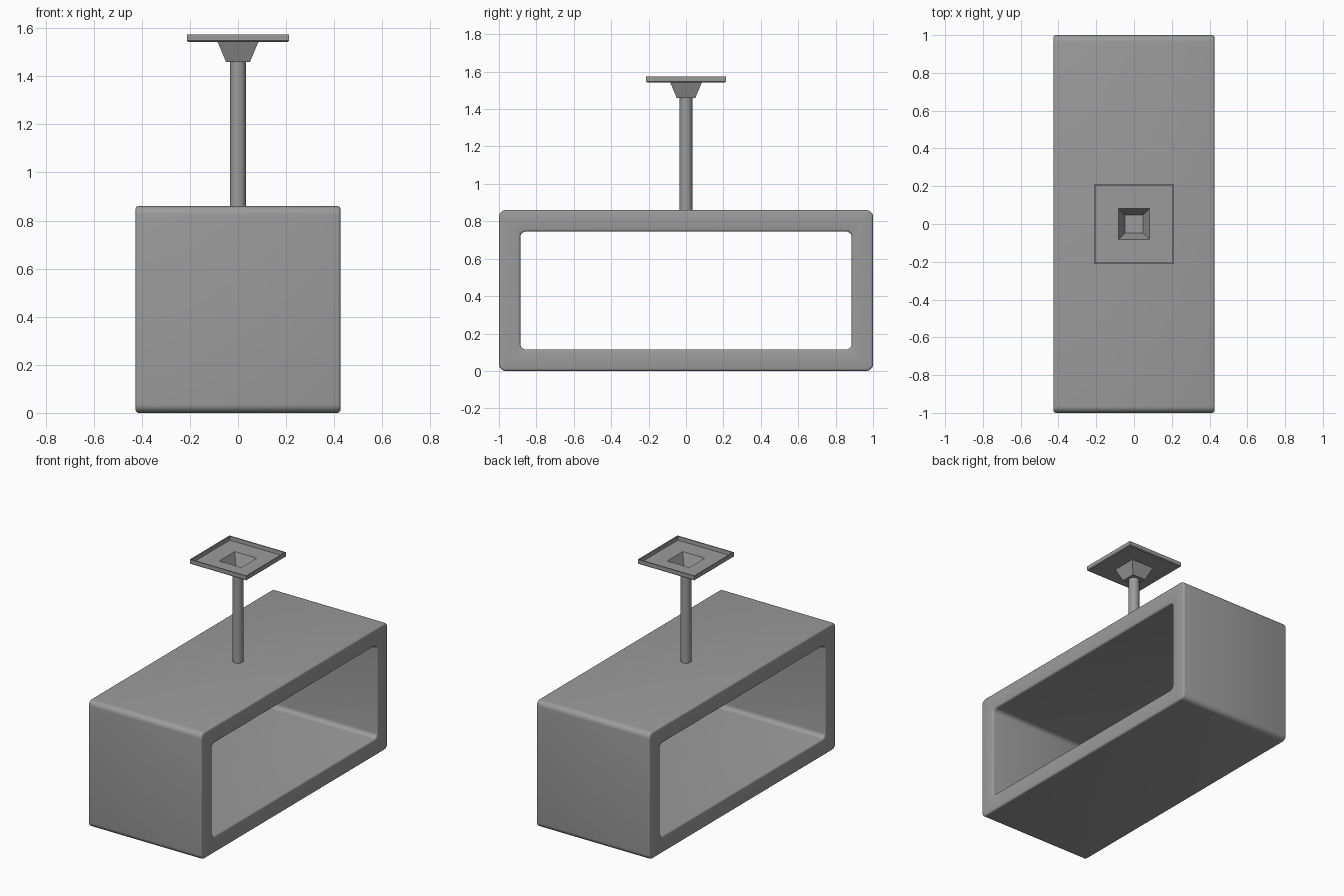
import bpy, bmesh, math

old = bpy.data.objects.get("Cube")
if old:
    bpy.data.objects.remove(old, do_unlink=True)

grey = bpy.data.materials.new("mid_grey")
grey.use_nodes = True
colour = (0.33, 0.33, 0.33, 1)
grey.diffuse_color = colour
grey.node_tree.nodes["Principled BSDF"].inputs["Base Color"].default_value = colour


def rounded_rect(half_w, half_h, radius, steps=6):
    """Points of a rounded rectangle centred on the origin."""
    points = []
    for corner, (sx, sy) in enumerate([(1, 1), (-1, 1), (-1, -1), (1, -1)]):
        for i in range(steps + 1):
            a = math.pi / 2 * (corner + i / steps)
            points.append((sx * (half_w - radius) + radius * math.cos(a),
                           sy * (half_h - radius) + radius * math.sin(a)))
    return points


def loft(name, rings, closed=False, angle=35):
    """Skin rings of 3D points; closed joins the last ring to the first."""
    bm = bmesh.new()
    loops = [[bm.verts.new(p) for p in ring] for ring in rings]
    pairs = list(zip(loops, loops[1:]))
    if closed:
        pairs.append((loops[-1], loops[0]))
    else:
        bm.faces.new(loops[0])
        bm.faces.new(loops[-1])
    for a, b in pairs:
        for i in range(len(a)):
            j = (i + 1) % len(a)
            bm.faces.new((a[i], a[j], b[j], b[i]))
    bmesh.ops.recalc_face_normals(bm, faces=bm.faces)
    mesh = bpy.data.meshes.new(name)
    bm.to_mesh(mesh)
    bm.free()
    mesh.materials.append(grey)
    obj = bpy.data.objects.new(name, mesh)
    bpy.context.collection.objects.link(obj)
    bpy.ops.object.select_all(action='DESELECT')
    obj.select_set(True)
    bpy.context.view_layer.objects.active = obj
    bpy.ops.object.shade_smooth_by_angle(angle=math.radians(angle))
    return obj


# Open box: rounded outer shell and opening, with softened rims
HALF_X, MID_Z, EDGE = 0.426, 0.43, 0.012
arc = [math.pi / 2 * i / 3 for i in range(4)]
rim = [(HALF_X - EDGE + EDGE * math.sin(a), EDGE * (1 - math.cos(a))) for a in arc]
sweep = [(-x, inset) for x, inset in reversed(rim)] + rim


def frame_ring(x, half_y, half_z, radius):
    return [(x, y, MID_Z + z) for y, z in rounded_rect(half_y, half_z, radius)]


outer = [frame_ring(x, 1 - d, 0.43 - d, 0.036 - d) for x, d in sweep]
inner = [frame_ring(x, 0.886 + d, 0.315 + d, 0.03 + d) for x, d in reversed(sweep)]
loft("box_frame", outer + inner, closed=True)

# Round support pole
bpy.ops.mesh.primitive_cylinder_add(vertices=32, radius=0.034, depth=0.62,
                                    location=(0, 0, 1.15))
pole = bpy.context.object
pole.name = "support_pole"
pole.data.materials.append(grey)
bpy.ops.object.shade_smooth_by_angle(angle=math.radians(35))

# Ceiling plate: thin tray with a raised lip and a hollow square funnel
tray = [(0.05, 1.46), (0.085, 1.543), (0.208, 1.543), (0.213, 1.548), (0.213, 1.574),
        (0.205, 1.574), (0.203, 1.549), (0.083, 1.549), (0.048, 1.464)]
loft("ceiling_plate", [[(sx * h, sy * h, z) for sx, sy in
                        [(1, 1), (-1, 1), (-1, -1), (1, -1)]] for h, z in tray],
     angle=20)
